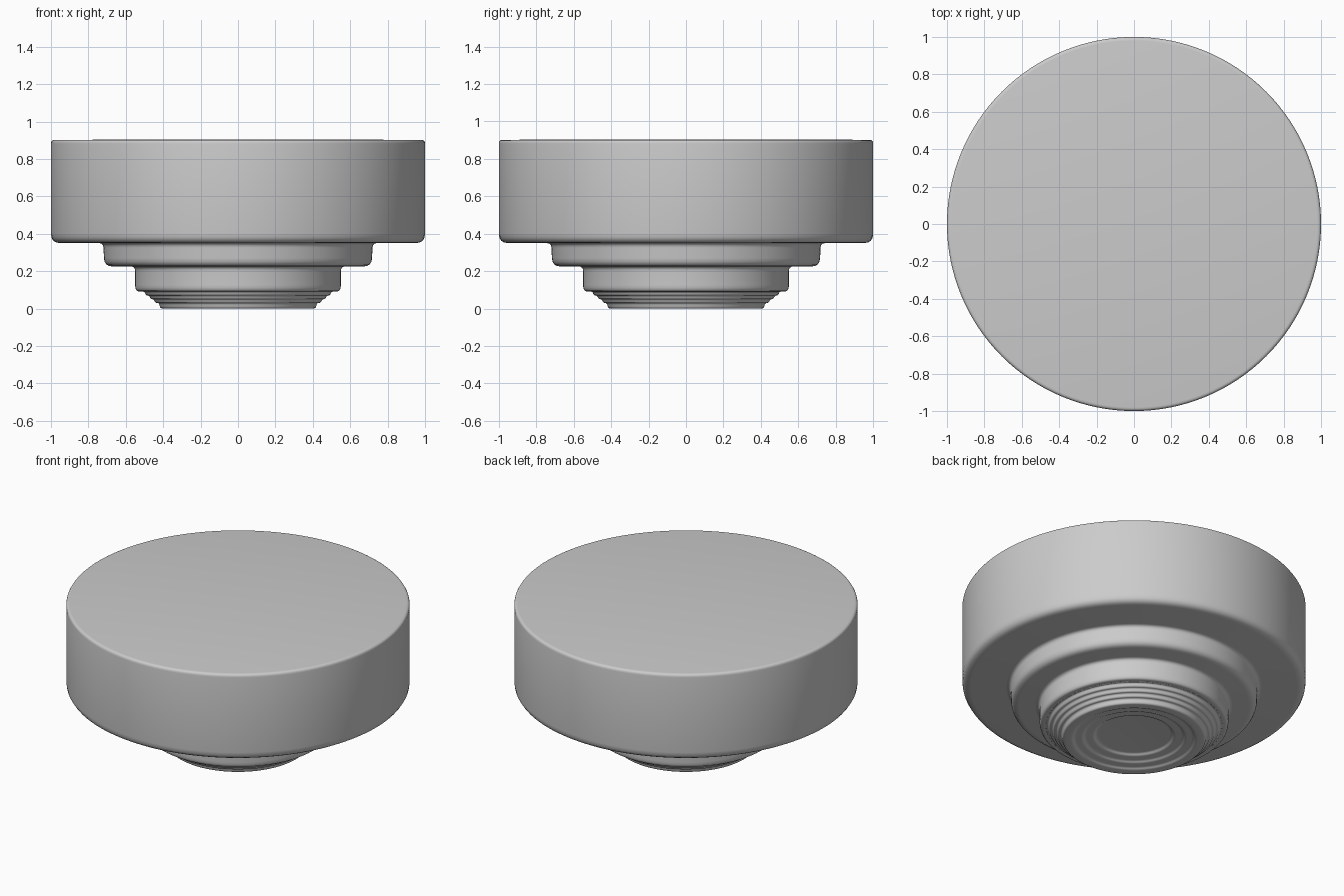
import bpy, bmesh, math
from mathutils import Vector

if "Cube" in bpy.data.objects:
    bpy.data.objects.remove(bpy.data.objects["Cube"])

SEGMENTS = 128


def round_corners(points, steps=4):
    """Turn (radius, z, fillet) corners into a softly rounded outline."""
    out = [Vector(points[0][:2])]
    for prev, cur, nxt in zip(points, points[1:], points[2:]):
        p, a, b = (Vector(q[:2]) for q in (cur, prev, nxt))
        start = p + (a - p).normalized() * min(cur[2], (a - p).length * 0.48)
        end = p + (b - p).normalized() * min(cur[2], (b - p).length * 0.48)
        for i in range(steps + 1):
            t = i / steps
            out.append(start * (1 - t) ** 2 + p * 2 * t * (1 - t) + end * t * t)
    out.append(Vector(points[-1][:2]))
    return out


def lathe(name, points):
    bm = bmesh.new()
    verts = [bm.verts.new((p.x, 0, p.y)) for p in round_corners(points)]
    edges = [bm.edges.new(pair) for pair in zip(verts, verts[1:])]
    bmesh.ops.spin(bm, geom=verts + edges, axis=(0, 0, 1), cent=(0, 0, 0),
                   angle=2 * math.pi, steps=SEGMENTS, use_merge=False)
    bmesh.ops.remove_doubles(bm, verts=bm.verts, dist=1e-5)
    bmesh.ops.recalc_face_normals(bm, faces=bm.faces)
    mesh = bpy.data.meshes.new(name)
    bm.to_mesh(mesh)
    bm.free()
    obj = bpy.data.objects.new(name, mesh)
    bpy.context.collection.objects.link(obj)
    for poly in mesh.polygons:
        poly.use_smooth = True
    return obj


# Recessed rings under the foot, from the centre outward
profile = [(0, 0.035, 0), (0.22, 0.035, 0.01), (0.235, 0.022, 0.01),
           (0.285, 0.022, 0.012), (0.30, 0.011, 0.012),
           (0.345, 0.011, 0.012), (0.36, 0.0, 0.012)]
# Four fine steps on the outside of the foot
profile += [(0.415, 0.0, 0.012)]
for radius, z in ((0.43, 0.03), (0.455, 0.05), (0.48, 0.07), (0.50, 0.09)):
    profile += [(profile[-1][0] + 0.008, z, 0.012), (radius + 0.012, z, 0.012)]
# Lower collar, upper collar and the broad head
profile += [(0.512, 0.092, 0.01), (0.55, 0.092, 0.035), (0.55, 0.225, 0.025),
            (0.715, 0.225, 0.045), (0.72, 0.35, 0.025),
            (1.0, 0.35, 0.05), (1.0, 0.902, 0.02), (0, 0.904, 0)]
lathe("stepped_round_knob", profile)
